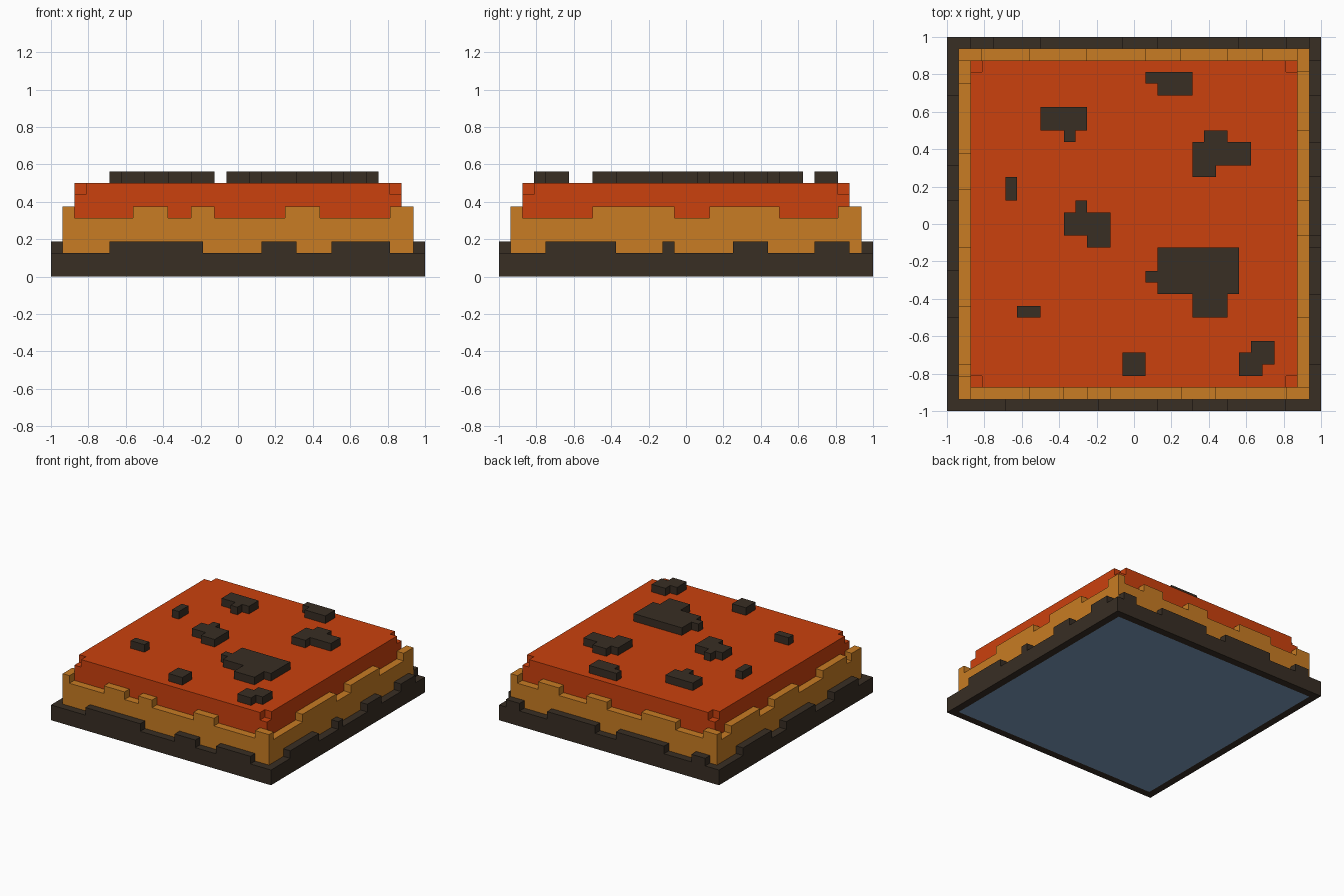
import bpy, bmesh
from mathutils import Vector

if "Cube" in bpy.data.objects:
    bpy.data.objects.remove(bpy.data.objects["Cube"])

U = 1 / 16  # one block


def linear(c):
    c /= 255
    return c / 12.92 if c <= 0.04045 else ((c + 0.055) / 1.055) ** 2.4


def material(name, r, g, b):
    m = bpy.data.materials.new(name)
    m.diffuse_color = (linear(r), linear(g), linear(b), 1)
    m.use_nodes = True
    m.node_tree.nodes["Principled BSDF"].inputs["Base Color"].default_value = m.diffuse_color
    return m


CRUST = material("dark crust", 56, 46, 36)
AMBER = material("amber", 200, 124, 35)
RED = material("red orange", 203, 65, 13)
BLUE = material("steel blue", 125, 157, 192)


def add_box(bm, x0, x1, y0, y1, z0, z1):
    lo, hi = Vector((x0, y0, z0)) * U, Vector((x1, y1, z1)) * U
    verts = bmesh.ops.create_cube(bm, size=1)["verts"]
    for v in verts:
        v.co = Vector([hi[i] if v.co[i] > 0 else lo[i] for i in range(3)])
    return list({f for v in verts for f in v.link_faces})


def finish(name, bm, *mats):
    me = bpy.data.meshes.new(name)
    bm.normal_update()
    bm.to_mesh(me)
    bm.free()
    for m in mats:
        me.materials.append(m)
    ob = bpy.data.objects.new(name, me)
    bpy.context.collection.objects.link(ob)


def add_teeth(bm, r, z, front, right, back, left):
    """One-block-high teeth along the four edges of a slab of half width r."""
    for a, b in front:
        add_box(bm, a, b, -r, 1 - r, z, z + 1)
    for a, b in back:
        add_box(bm, a, b, r - 1, r, z, z + 1)
    for a, b in right:
        add_box(bm, r - 1, r, a, b, z, z + 1)
    for a, b in left:
        add_box(bm, -r, 1 - r, a, b, z, z + 1)


# Dark base with toothed rim and an inset blue underside
bm = bmesh.new()
faces = add_box(bm, -16, 16, -16, 16, 0, 2)
bm.normal_update()
under = min(faces, key=lambda f: f.calc_center_median().z)
bmesh.ops.inset_region(bm, faces=[under], thickness=U, use_even_offset=True)
under.material_index = 1
add_teeth(bm, 16, 2,
          front=[(-11, -3), (2, 5), (8, 13)],
          right=[(-12, -6), (-2, -1), (4, 7), (11, 14)],
          back=[(-14, -12), (-8, -1), (2, 9), (13, 15)],
          left=[(-13, -8), (-4, 2), (5, 11)])
finish("base_slab", bm, CRUST, BLUE)

# Amber middle layer
bm = bmesh.new()
add_box(bm, -15, 15, -15, 15, 2, 5)
add_teeth(bm, 15, 5,
          front=[(-15, -14), (-9, -6), (-4, -2), (4, 7), (13, 15)],
          right=[(-8, -1), (2, 8), (13, 14)],
          back=[(-15, -13), (-9, -4), (1, 4), (8, 11), (14, 15)],
          left=[(-14, -13), (-12, -7), (-2, 3), (6, 12)])
finish("middle_slab", bm, AMBER)

# Red top layer with its upper corner blocks missing
bm = bmesh.new()
add_box(bm, -14, 14, -14, 14, 5, 7)
add_box(bm, -13, 13, -14, 14, 7, 8)
for x in (-14, 13):
    add_box(bm, x, x + 1, -13, 13, 7, 8)
finish("top_slab", bm, RED)

# Dark crust patches on top: (x0, x1, y0, y1) in blocks
patches = [
    [(2, 5, 11, 13), (1, 2, 12, 13)],
    [(-8, -4, 8, 10), (-6, -5, 7, 8)],
    [(5, 10, 5, 7), (6, 8, 7, 8), (5, 7, 4, 5)],
    [(-11, -10, 2, 4)],
    [(-6, -2, -1, 1), (-5, -4, 1, 2), (-4, -2, -2, -1)],
    [(2, 9, -6, -2), (1, 2, -5, -4), (5, 8, -8, -6)],
    [(-10, -8, -8, -7)],
    [(-1, 1, -13, -11)],
    [(10, 12, -12, -10), (9, 10, -13, -11), (10, 11, -13, -12)],
]
for i, rects in enumerate(patches, 1):
    bm = bmesh.new()
    for rect in rects:
        add_box(bm, *rect, 8, 9)
    finish(f"crust_patch_{i}", bm, CRUST)
